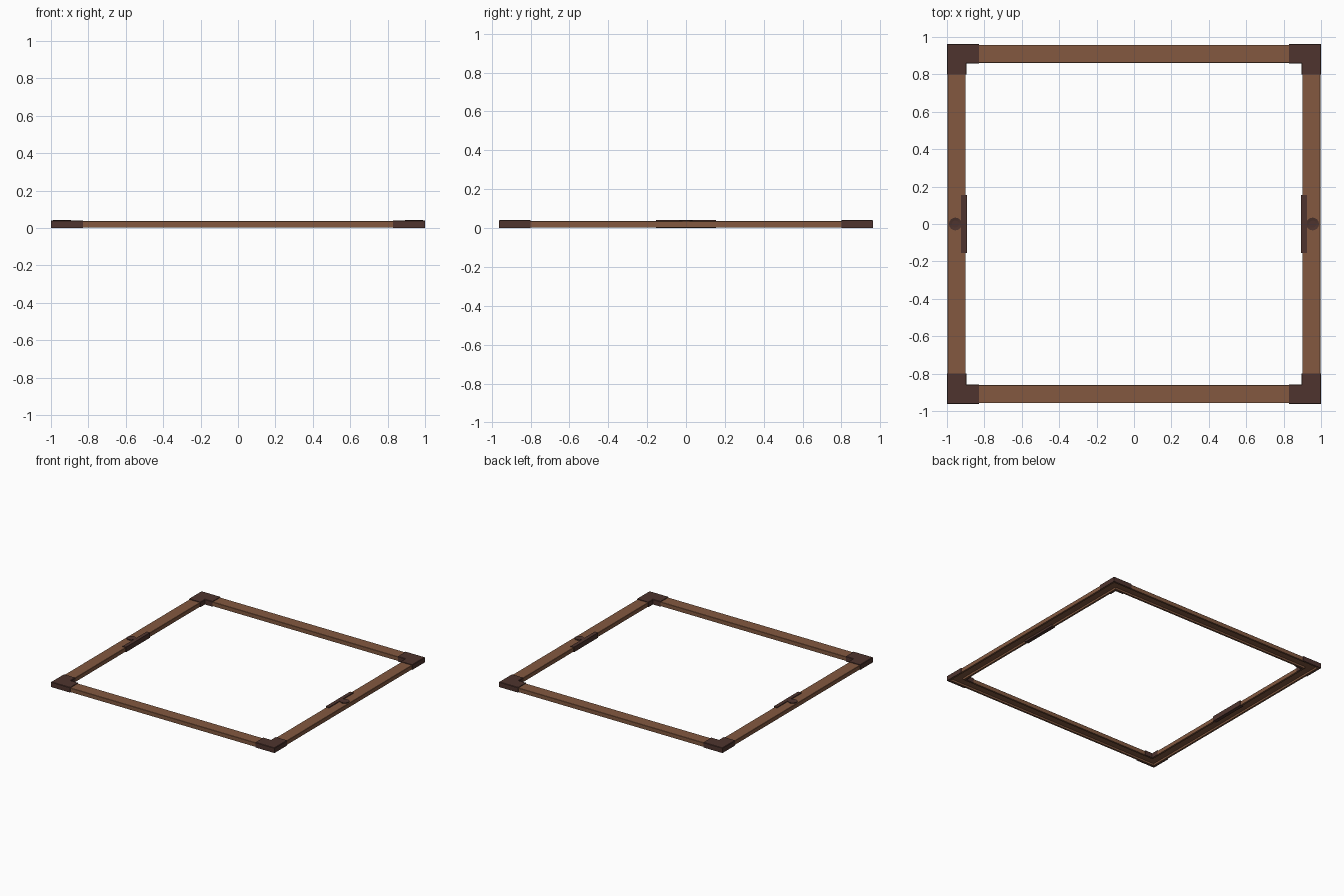
import bpy, bmesh
from mathutils import Vector

cube = bpy.data.objects.get("Cube")
if cube:
    bpy.data.objects.remove(cube)


def material(name, rgb):
    linear = [(c / 255 / 12.92) if c < 11 else ((c / 255 + 0.055) / 1.055) ** 2.4 for c in rgb]
    m = bpy.data.materials.new(name)
    m.use_nodes = True
    m.diffuse_color = (*linear, 1)
    m.node_tree.nodes["Principled BSDF"].inputs["Base Color"].default_value = (*linear, 1)
    return m


wood = material("warm brown", (131, 89, 64))
dark = material("dark brown", (78, 52, 46))

X, Y = 1.0, 0.962          # half extents of the frame
CAP_X, CAP_Y = 0.83, 0.80  # where the corner caps end


def finish(name, bm, mat):
    bmesh.ops.recalc_face_normals(bm, faces=bm.faces)
    mesh = bpy.data.meshes.new(name)
    bm.to_mesh(mesh)
    bm.free()
    mesh.materials.append(mat)
    obj = bpy.data.objects.new(name, mesh)
    bpy.context.collection.objects.link(obj)
    return obj


def channel(outer, inner, bottom, top, wall, ceiling, chamfer):
    """Upside-down U section as (distance inward, height) points."""
    c = chamfer
    return [(outer, bottom), (outer, top - c), (outer + c, top), (inner - c, top),
            (inner, top - c), (inner, bottom), (inner - wall, bottom),
            (inner - wall, ceiling), (outer + wall, ceiling), (outer + wall, bottom)]


def sweep(name, profile, stations, mat):
    """Loft a section through stations, each mapping (d, z) to a point."""
    bm = bmesh.new()
    rings = [[bm.verts.new(at(d, z)) for d, z in profile] for at in stations]
    n = len(profile)
    for a, b in zip(rings, rings[1:]):
        for i in range(n):
            j = (i + 1) % n
            bm.faces.new((a[i], a[j], b[j], b[i]))
    bm.faces.new(rings[0])
    bm.faces.new(rings[-1])
    return finish(name, bm, mat)


def mitre(sx, sy):
    return lambda d, z: Vector((sx * (X - d), sy * (Y - d), z))


# Four mitred rails with a hollow underside
rail = channel(0.004, 0.1, 0.003, 0.036, 0.015, 0.018, 0.002)
for name, a, b in (("front_rail", (-1, -1), (1, -1)), ("back_rail", (-1, 1), (1, 1)),
                   ("left_rail", (1, -1), (1, 1)), ("right_rail", (-1, -1), (-1, 1))):
    sweep(name, rail, [mitre(*a), mitre(*b)], wood)

# L-shaped corner caps that wrap the rails
cap = channel(0.0, 0.104, 0.0, 0.041, 0.006, 0.034, 0.003)
for sx, side in ((1, "left"), (-1, "right")):
    for sy, end in ((1, "back"), (-1, "front")):
        sweep(f"{end}_{side}_corner_cap", cap, [
            lambda d, z: Vector((sx * CAP_X, sy * (Y - d), z)),
            mitre(sx, sy),
            lambda d, z: Vector((sx * (X - d), sy * CAP_Y, z))], dark)


def plate(name, centre, size):
    bm = bmesh.new()
    bmesh.ops.create_cube(bm, size=1)
    for v in bm.verts:
        v.co = Vector(v.co[i] * size[i] + centre[i] for i in range(3))
    return finish(name, bm, dark)


def knob(name, x):
    """Round button with a recessed middle."""
    steps = 24
    bm = bmesh.new()
    bmesh.ops.create_cone(bm, cap_ends=True, segments=steps, radius1=0.034,
                          radius2=0.034, depth=0.012)
    bmesh.ops.translate(bm, verts=bm.verts, vec=(x, 0, 0.036))
    bm.normal_update()
    top = [f for f in bm.faces if f.normal.z > 0.9]
    bmesh.ops.inset_region(bm, faces=top, thickness=0.015)
    bmesh.ops.translate(bm, verts=top[0].verts, vec=(0, 0, -0.003))
    return finish(name, bm, dark)


# Side hardware halfway along the left and right rails
for sx, side in ((1, "left"), (-1, "right")):
    plate(f"{side}_latch_plate", (sx * 0.909, 0, 0.0215), (0.03, 0.31, 0.041))
    knob(f"{side}_knob", sx * 0.955)
